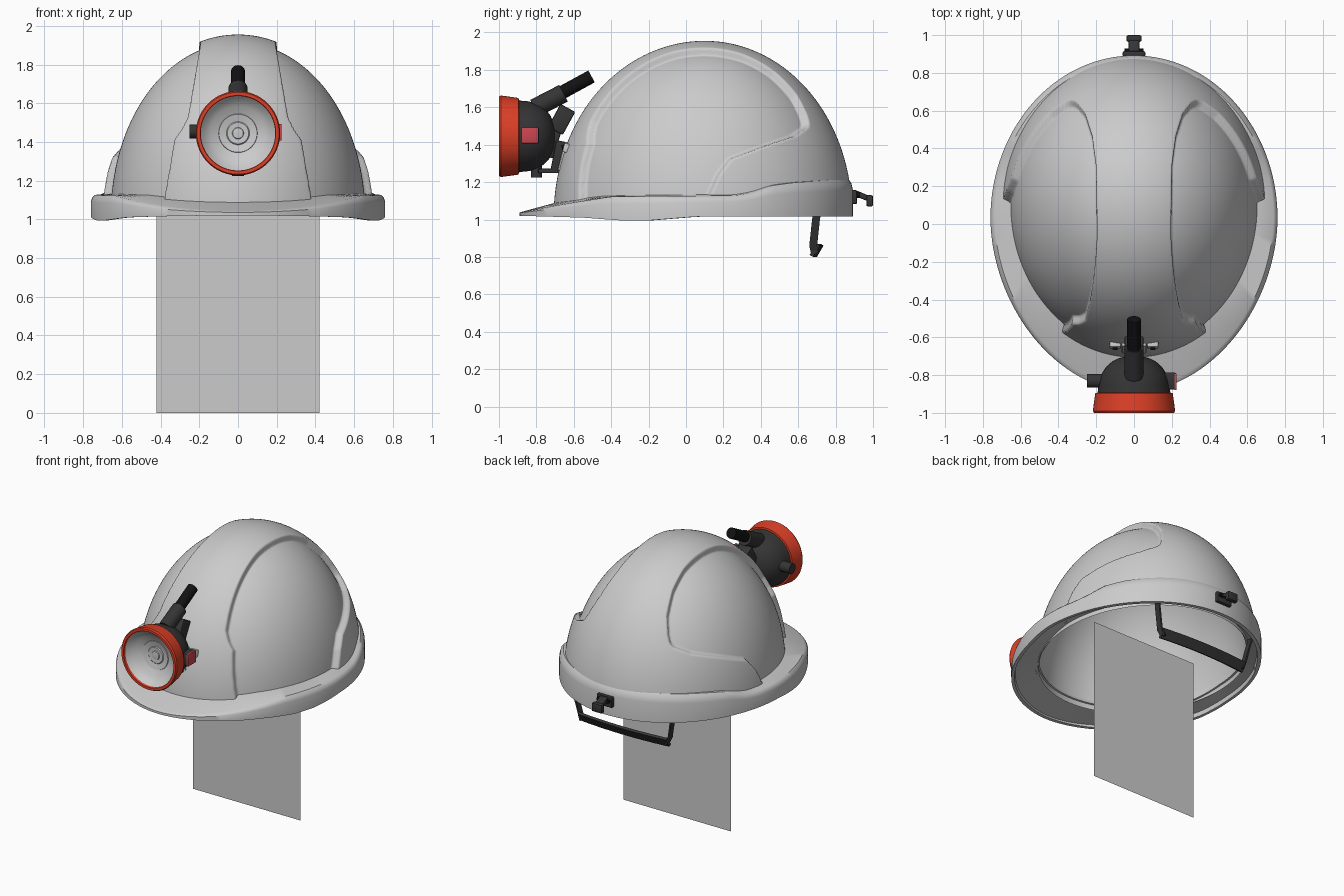
import bpy, bmesh, math
from mathutils import Vector, Matrix

if "Cube" in bpy.data.objects:
    bpy.data.objects.remove(bpy.data.objects["Cube"])

TAU = 2 * math.pi


def material(name, rgb):
    m = bpy.data.materials.new(name)
    m.diffuse_color = (*rgb, 1)
    m.use_nodes = True
    m.node_tree.nodes["Principled BSDF"].inputs["Base Color"].default_value = m.diffuse_color
    return m


RED = material("red", (0.72, 0.05, 0.02))
DARK = material("dark", (0.035, 0.035, 0.035))
BLACK = material("black", (0.006, 0.006, 0.006))
CRIMSON = material("crimson", (0.6, 0.06, 0.08))


def finish(name, bm, mat=None, angle=35):
    bmesh.ops.remove_doubles(bm, verts=bm.verts, dist=1e-5)
    bmesh.ops.recalc_face_normals(bm, faces=bm.faces)
    me = bpy.data.meshes.new(name)
    bm.to_mesh(me)
    bm.free()
    for p in me.polygons:
        p.use_smooth = True
    me.set_sharp_from_angle(angle=math.radians(angle))
    if mat:
        me.materials.append(mat)
    ob = bpy.data.objects.new(name, me)
    bpy.context.collection.objects.link(ob)
    return ob


def grid(name, rows, close_rows=False, close_cols=False, mat=None, angle=35, caps=False):
    bm = bmesh.new()
    v = [[bm.verts.new(p) for p in r] for r in rows]
    n, m = len(rows), len(rows[0])
    for i in range(n if close_rows else n - 1):
        for j in range(m if close_cols else m - 1):
            a, b = v[i], v[(i + 1) % n]
            k = (j + 1) % m
            bm.faces.new((a[j], a[k], b[k], b[j]))
    if caps:
        bm.faces.new(v[0])
        bm.faces.new(v[-1])
    return finish(name, bm, mat, angle)


def box(name, c, size, tilt=0, mat=None, bevel=0.008):
    bm = bmesh.new()
    bmesh.ops.create_cube(bm, size=1, matrix=Matrix.Translation(c) @ Matrix.Rotation(tilt, 4, 'X') @ Matrix.Diagonal((*size, 1)))
    if bevel:
        bmesh.ops.bevel(bm, geom=bm.edges[:], offset=bevel, segments=2, affect='EDGES', profile=0.5)
    return finish(name, bm, mat, 40)


def rod(name, a, b, r, mat=None, sides=24):
    a, b = Vector(a), Vector(b)
    q = (b - a).to_track_quat('Z', 'Y').to_matrix().to_4x4()
    bm = bmesh.new()
    bmesh.ops.create_cone(bm, cap_ends=True, segments=sides, radius1=r, radius2=r, depth=(b - a).length,
                          matrix=Matrix.Translation((a + b) / 2) @ q)
    return finish(name, bm, mat)


def lathe(name, profile, mat=None, zc=1.445, sides=64):
    rows = [[(r * math.cos(TAU * i / sides), y, zc + r * math.sin(TAU * i / sides)) for i in range(sides)]
            for r, y in profile]
    return grid(name, rows, close_cols=True, mat=mat)


def interp(x, pts):
    if x <= pts[0][0]:
        return pts[0][1]
    for (x0, y0), (x1, y1) in zip(pts, pts[1:]):
        if x <= x1:
            return y0 + (y1 - y0) * (x - x0) / (x1 - x0)
    return pts[-1][1]


def smooth(t):
    t = max(0, min(1, t))
    return t * t * (3 - 2 * t)


# Dome: an egg ellipsoid with recessed side panels
REAR = [(-3, 0), (.12, 0), (.12, 1.13), (.17, 1.24), (.23, 1.32), (.40, 1.385), (.56, 1.44), (.63, 1.49),
        (.66, 1.56), (.65, 1.64), (.5, 1.9), (.5, 3), (-3, 3)]
EDGE_Z = [(1.08, .37), (1.40, .315), (1.45, .28), (1.51, .25), (1.86, .19)]
EDGE_Y = [(0, .19), (.3, .195), (.45, .215), (.56, .25), (.66, .33), (.75, .5)]


def inside_dist(px, py, poly):
    best, inside = 9, False
    for (ax, ay), (bx, by) in zip(poly, poly[1:] + poly[:1]):
        dx, dy = bx - ax, by - ay
        t = max(0, min(1, ((px - ax) * dx + (py - ay) * dy) / (dx * dx + dy * dy)))
        best = min(best, math.hypot(px - ax - t * dx, py - ay - t * dy))
        if (ay > py) != (by > py) and px < ax + (py - ay) * dx / dy:
            inside = not inside
    return best if inside else -best


def dome_point(th, ph, shrink=0):
    a, h = 0.658 - shrink, 0.915 - shrink
    b = (0.75 if math.sin(th) > 0 else 0.768) - shrink
    d = Vector((math.cos(th) * math.cos(ph), math.sin(th) * math.cos(ph), math.sin(ph) ** .96))
    p = Vector((a * d.x, 0.1 + b * d.y, 1 + h * d.z))
    return p, Vector((d.x / a, d.y / b, d.z / h)).normalized()


def shell_point(th, ph):
    p, n = dome_point(th, ph)
    d1 = abs(p.x) - (interp(p.z, EDGE_Z) if p.y < 0 else interp(p.y, EDGE_Y))
    d2 = inside_dist(p.y, p.z, REAR) if p.y > -.2 else 1
    k = 0.06
    h = max(k - abs(d1 - d2), 0) / k
    m = min(d1, d2) - h * h * k / 4
    return p + n * 0.04 * (1 - smooth(m / 0.018 + 0.6))


def dome_rows(fn, nt, nph, ph0):
    return [[fn(TAU * i / nt, ph0 + (math.pi / 2 - ph0) * j / nph) for i in range(nt)] for j in range(nph + 1)]


grid("helmet_shell", dome_rows(shell_point, 440, 150, 0.055), close_cols=True, angle=80)
grid("shell_lining", dome_rows(lambda t, p: dome_point(t, p, 0.02)[0], 96, 24, 0.03), close_cols=True)

# Brim: section swept around the egg-shaped rim
TOP_OUT = [(-.89, 1.042), (-.7, 1.075), (-.58, 1.095), (-.42, 1.12), (.25, 1.125), (.35, 1.14), (.46, 1.177),
           (.6, 1.195), (.9, 1.215)]
TOP_IN = [(-.7, 1.10), (-.45, 1.128), (.22, 1.135), (.32, 1.15), (.42, 1.183), (.55, 1.202), (.9, 1.225)]
BOTTOM = [(-.89, 1.02), (-.55, 1.01), (-.35, .995), (-.2, .995), (.05, 1.015), (.9, 1.015)]
rows = []
for i in range(160):
    th = TAU * i / 160
    c, s = math.cos(th), math.sin(th)
    e = 1 if s > 0 else 1.06
    out = Vector((.76 * math.copysign(abs(c) ** e, c), .03 + (.862 if s > 0 else .92) * math.copysign(abs(s) ** e, s)))
    d = Vector((.658 * c, .1 + (.75 if s > 0 else .768) * s))
    inward = (d - out).normalized() if s < .5 else Vector((-c, -s))
    zo, zi, zb = interp(out.y, TOP_OUT), interp(d.y, TOP_IN), interp(out.y, BOTTOM)
    t = zo - zb
    sec = [(d * .97, zi), (out + inward * .026, zo + .003), (out + inward * .008, zo - .1 * t), (out, zo - .28 * t),
           (out, zb), (out + inward * .025, zb), (out + inward * .03, zb + min(.03, .4 * t)), (d * .95, zb + .05)]
    rows.append([(p.x, p.y, z) for p, z in sec])
grid("brim", rows, close_rows=True, close_cols=True, angle=40)

# Flat stand panel under the helmet
grid("stand_panel", [[(-.42, .1, 0), (.42, .1, 0)], [(-.42, .1, 1.15), (.42, .1, 1.15)]])

# Nape strap: splayed hangers and a curved band, one ribbon each
for side in (-1, 1):
    ribbon = [[(side * (x + dx), y + dy, z) for dx, dy in ((0, -.021), (0, .021), (.012, .021), (.012, -.021))]
              for x, y, z in ((.40, .715, 1.13), (.375, .695, 1.0), (.345, .68, .86), (.325, .69, .815))]
    grid("strap_hanger", ribbon, close_cols=True, mat=DARK, caps=True)
rows = []
for i in range(25):
    u = -1 + i / 12
    x, y = .345 * u, .02 * (1 - u ** 2)
    rows.append([(x, y + .66, .81), (x, y + .68, .80), (x, y + .715, .86), (x, y + .70, .87)])
grid("strap_band", rows, close_cols=True, mat=DARK, caps=True)

# Rear clip
box("clip_base", (0, .9, 1.12), (.12, .03, .075), 0, DARK)
box("clip_tongue", (0, .945, 1.125), (.06, .08, .03), -.4, DARK)
box("clip_hook", (0, .982, 1.1), (.08, .035, .06), 0, DARK)
for side in (-1, 1):
    rod("clip_pin", (side * .035, .91, 1.13), (side * .035, .93, 1.13), .015, BLACK, 16)

# Lamp: red bezel, reflector, rear housing
lathe("lamp_bezel", [(.19, -.975), (.195, -1), (.212, -1), (.218, -.99), (.205, -.895), (.17, -.89)], RED)
lathe("lamp_reflector", [(.192, -.985), (.17, -.958), (.14, -.937), (.10, -.92), (.098, -.924), (.06, -.915),
                         (.055, -.92), (.03, -.918), (.027, -.924), (0, -.927)])
lathe("lamp_housing", [(.195, -.9)] + [(.19 * math.cos(a) ** .8, -.88 + .18 * math.sin(a)) for a in
                                       [math.pi / 2 * k / 12 for k in range(12)]] + [(0, -.70)], DARK)
rod("lamp_switch", (-.25, -.83, 1.455), (-.15, -.83, 1.455), .036, DARK)
box("side_pod", (.19, -.83, 1.45), (.06, .09, .085), 0, DARK)
box("side_button", (.219, -.835, 1.45), (.012, .09, .085), 0, CRIMSON, .003)
rod("lower_knob", (0, -.80, 1.225), (0, -.80, 1.30), .03, DARK)

# Cable stub and mounting bracket
rod("cable_collar", (0, -.81, 1.595), (0, -.655, 1.675), .05, DARK)
rod("cable_stub", (0, -.78, 1.615), (0, -.505, 1.765), .036, BLACK)
box("bracket_block", (0, -.665, 1.535), (.1, .09, .14), -.5, DARK)
box("bracket_arm", (0, -.71, 1.43), (.08, .06, .2), -.3, DARK)
box("bracket_foot", (0, -.68, 1.335), (.1, .06, .17), -.2, DARK)
box("bracket_shelf", (0, -.73, 1.26), (.1, .12, .025), 0, DARK, .004)
box("bracket_plate", (0, -.65, 1.335), (.13, .035, .16), -.25)
for side in (-1, 1):
    box("bracket_wing", (side * .1, -.632, 1.38), (.06, .05, .05), -.25)
    rod("bracket_screw", (side * .1, -.665, 1.385), (side * .1, -.64, 1.39), .013, BLACK, 12)
